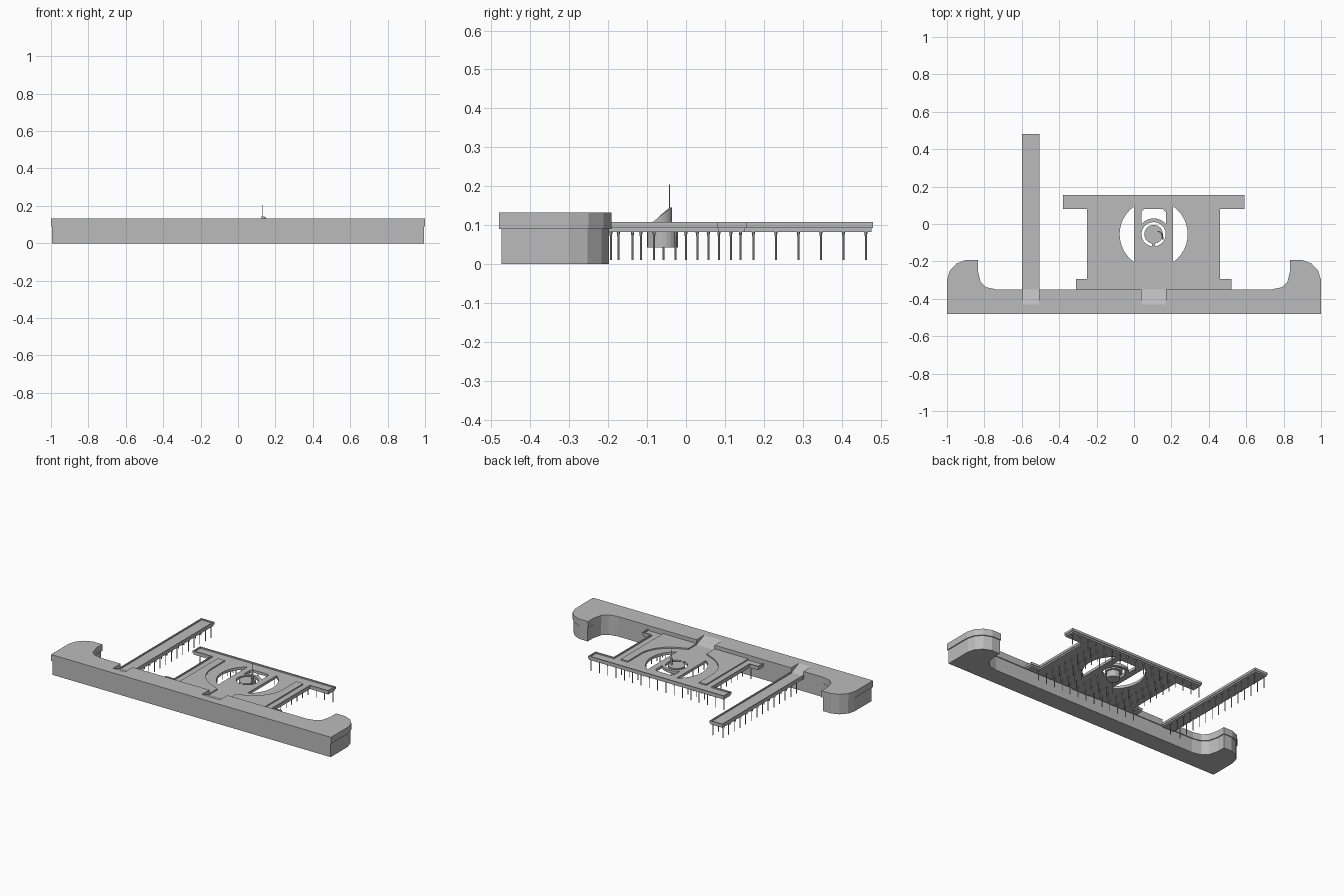
import bpy, bmesh, math
from mathutils import Vector

if "Cube" in bpy.data.objects:
    bpy.data.objects.remove(bpy.data.objects["Cube"])

stone = bpy.data.materials.new("plain grey")
stone.diffuse_color = (0.5, 0.5, 0.5, 1)
stone.use_nodes = True
stone.node_tree.nodes["Principled BSDF"].inputs["Base Color"].default_value = stone.diffuse_color
CX, CY = 0.105, -0.055          # centre of the landing platform's round basin


def finish(name, mesh):
    mesh.materials.clear()
    mesh.materials.append(stone)
    for p in mesh.polygons:
        p.use_smooth = False
        p.material_index = 0
    ob = bpy.data.objects.new(name, mesh)
    bpy.context.collection.objects.link(ob)
    return ob


def plate(name, loops, z0, z1):
    """Flat plate from plan outlines; nested outlines become holes."""
    cu = bpy.data.curves.new(name, 'CURVE')
    cu.dimensions, cu.fill_mode, cu.extrude = '2D', 'BOTH', (z1 - z0) / 2
    for pts in loops:
        sp = cu.splines.new('POLY')
        sp.points.add(len(pts) - 1)
        for sp_pt, p in zip(sp.points, pts):
            sp_pt.co = (p[0], p[1], 0, 1)
        sp.use_cyclic_u = True
    tmp = bpy.data.objects.new("temp", cu)
    bpy.context.collection.objects.link(tmp)
    dg = bpy.context.evaluated_depsgraph_get()
    mesh = bpy.data.meshes.new_from_object(tmp.evaluated_get(dg))
    bpy.data.objects.remove(tmp)
    for v in mesh.vertices:
        v.co.z += (z0 + z1) / 2
    return finish(name, mesh)


def loft(name, plan, z0, tops):
    """Solid over a plan outline with its own top height at each corner."""
    bm = bmesh.new()
    lo = [bm.verts.new((x, y, z0)) for x, y in plan]
    hi = [bm.verts.new((x, y, z)) for (x, y), z in zip(plan, tops)]
    n = len(plan)
    for i in range(n):
        j = (i + 1) % n
        bm.faces.new((lo[i], lo[j], hi[j], hi[i]))
    bm.faces.new(hi)
    bm.faces.new(lo[::-1])
    bmesh.ops.triangulate(bm, faces=[f for f in bm.faces if len(f.verts) > 4])
    bmesh.ops.recalc_face_normals(bm, faces=bm.faces[:])
    mesh = bpy.data.meshes.new(name)
    bm.to_mesh(mesh)
    bm.free()
    return finish(name, mesh)


def rods(name, spots, parts, sides):
    """Upright rods; parts = (z0, z1, lower radius, upper radius)."""
    bm = bmesh.new()
    for x, y in spots:
        for z0, z1, r0, r1 in parts:
            g = bmesh.ops.create_cone(bm, cap_ends=True, segments=sides,
                                      radius1=r0, radius2=r1, depth=z1 - z0)
            bmesh.ops.translate(bm, verts=g['verts'], vec=(x, y, (z0 + z1) / 2))
    mesh = bpy.data.meshes.new(name)
    bm.to_mesh(mesh)
    bm.free()
    return finish(name, mesh)


def inset(pts, d):
    """Shrink a counter-clockwise outline by d."""
    out = []
    for i, p in enumerate(pts):
        a, b, c = Vector(pts[i - 1]), Vector(p), Vector(pts[(i + 1) % len(pts)])
        u, v = (b - a).normalized(), (c - b).normalized()
        n1, n2 = Vector((-u.y, u.x)), Vector((-v.y, v.x))
        out.append(tuple(b + d * (n1 + n2) / (1 + n1.dot(n2))))
    return out


def arc(rx, ry, a0, a1, n, cx=CX, cy=CY):
    steps = [math.radians(a0 + (a1 - a0) * i / n) for i in range(n + 1)]
    return [(cx + rx * math.cos(t), cy + ry * math.sin(t)) for t in steps]


def mirror(pts, cx=CX):
    return [(2 * cx - x, y) for x, y in reversed(pts)]


def deck(name, outline, holes):
    """Deck slab, undersill and a curb left open on the quay side."""
    plate(name, [outline] + holes, 0.093, 0.1)
    plate(name + "_sill", [inset(outline, 0.004)] + holes, 0.083, 0.093)
    inner = inset(outline, 0.007)
    inner[0] = (inner[0][0], outline[0][1])
    inner[-1] = (inner[-1][0], outline[-1][1])
    plate(name + "_curb", [outline + inner[::-1]], 0.1, 0.108)


# Quay with a hooked breakwater at each end
hook = [(1, -0.30), (0.985, -0.25), (0.95, -0.212), (0.90, -0.192), (0.835, -0.192),
        (0.835, -0.25), (0.82, -0.31), (0.79, -0.338), (0.735, -0.35)]
ends = [(-1, -0.48), (1, -0.48)]
ramps = [(0.04, 0.17), (-0.593, -0.507)]
notches = [p for a, b in ramps
           for p in ((b, -0.35), (b, -0.43), (a, -0.43), (a, -0.35))]
plate("quay_top", [ends + hook + notches + mirror(hook, 0)], 0.09, 0.132)
plate("quay_base", [inset(ends + hook + mirror(hook, 0), 0.006)], 0, 0.09)

# Ramps from the quay down to the decks
for a, b in ramps:
    loft("ramp", [(a, -0.43), (b, -0.43), (b, -0.35), (a, -0.35)], 0.085,
         [0.132, 0.132, 0.1, 0.1])

# Long narrow pier
deck("pier", [(-0.505, -0.35), (-0.505, 0.48), (-0.598, 0.48), (-0.598, -0.35)], [])

# Landing platform with water openings
half = [(CX + x, y) for x, y in ((0.415, -0.35), (0.415, -0.295), (0.355, -0.295),
                                 (0.355, 0.08), (0.485, 0.08), (0.485, 0.155))]
side_hole = arc(0.182, 0.182, 125, 235, 12)
ring_hole = arc(0.065, 0.065, -82, 262, 28) + arc(0.05, 0.05, 262, -82, 28)
top_hole = arc(0.085, 0.085, 140, 40, 10) + [(CX + 0.065, 0.065), (CX + 0.05, 0.08),
                                             (CX - 0.05, 0.08), (CX - 0.065, 0.065)]
deck("platform", half + mirror(half),
     [side_hole, mirror(side_hole), ring_hole, top_hole])

# Raised walkways curving round the basin
walk = ([(CX - 0.305, -0.35), (CX - 0.305, 0.08), (CX - 0.255, 0.08)]
        + arc(0.255, 0.215, 180, 248, 9) + [(CX - 0.065, -0.268), (CX - 0.065, -0.35)])
for name, w in (("left_walkway", walk), ("right_walkway", mirror(walk))):
    plate(name, [w], 0.1, 0.108)

# Central drum, curved console and mast
rods("drum", [(CX, -0.06)], [(0.042, 0.094, 0.04, 0.04)], 24)
outer = arc(0.032, 0.04, -10, 90, 8, 0.125, -0.076)
inner = arc(0.026, 0.034, 90, -10, 8, 0.125, -0.076)
rise = [0.11 + 0.036 * math.sin(math.pi / 2 * i / 8) for i in range(9)]
loft("console", outer + inner, 0.1, rise + rise[::-1])
rods("mast", [(0.13, -0.042)], [(0.1, 0.205, 0.0015, 0.0015)], 6)


# Piles under both decks
def supported(x, y):
    lx, r = abs(x - CX), math.hypot(x - CX, y - CY)
    if y > 0.09:
        return True
    if lx > (0.40 if y < -0.3 else 0.35):
        return False
    opening = (r < 0.19 and lx > 0.1) or r < 0.09 or (lx < 0.07 and -0.03 < y)
    return not opening


grid = [(CX + (i - 8) * 0.0594, 0.14 - j * 0.0555) for i in range(17) for j in range(9)]
piles = [p for p in grid if supported(*p)]
piles += [(x, 0.462 - 0.0578 * j) for x in (-0.587, -0.516) for j in range(14)]
rods("piles", piles, [(0.01, 0.072, 0.0026, 0.0026), (0.072, 0.084, 0.0028, 0.0045)], 6)
